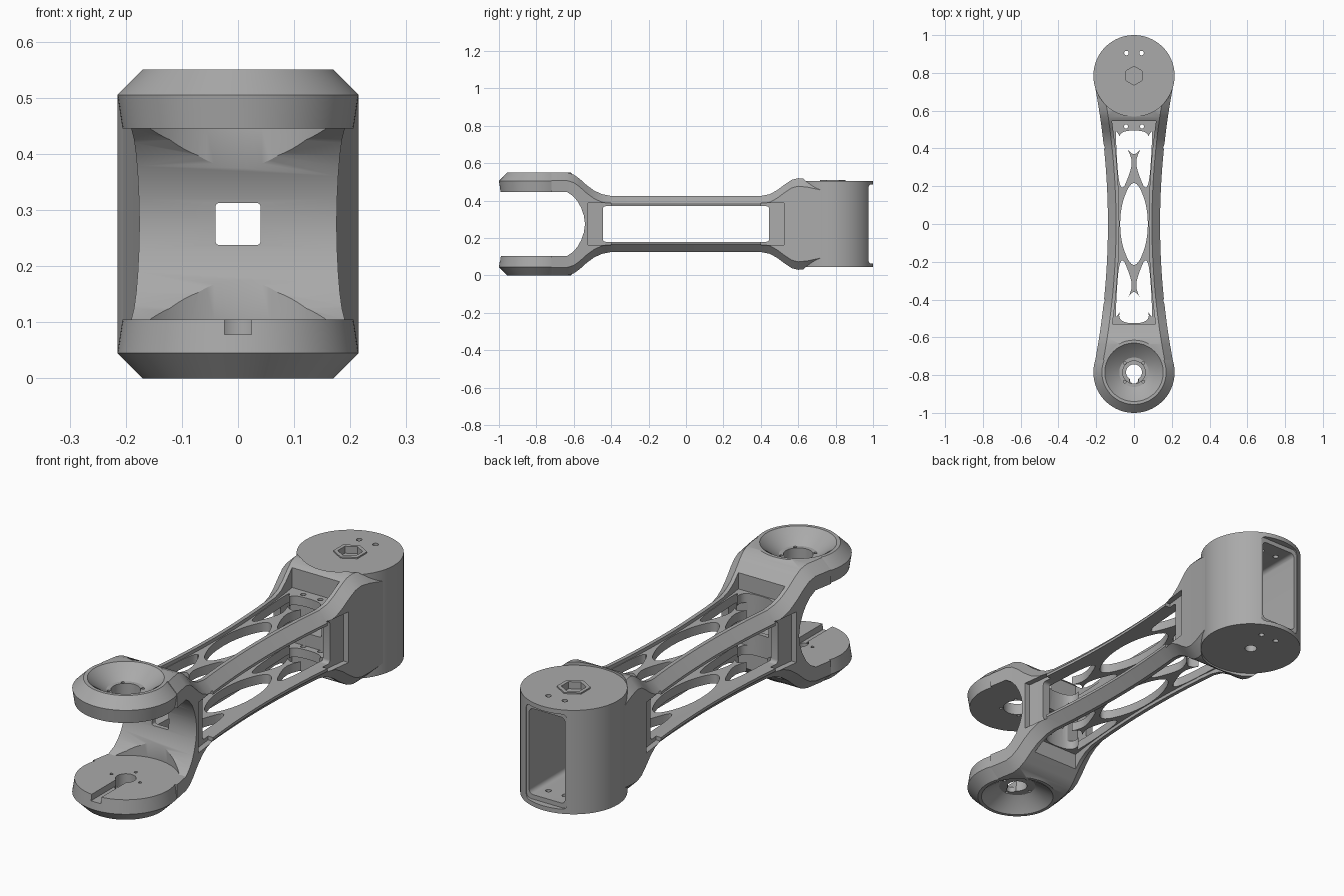
import bpy, bmesh, math
from mathutils import Vector, Matrix

cube = bpy.data.objects.get("Cube")
if cube:
    bpy.data.objects.remove(cube)

grey = bpy.data.materials.new("plain_grey")
grey.use_nodes = True
COLOUR = (0.4, 0.4, 0.4, 1)
grey.diffuse_color = COLOUR
grey.node_tree.nodes["Principled BSDF"].inputs["Base Color"].default_value = COLOUR

MID = 0.275      # height of the symmetry plane, everything is built around z = 0
PIVOT = 0.785    # distance of both joints from the centre
R = 0.215        # joint radius


def make(name, rings):
    """Closed solid skinned through rings of equal length."""
    bm = bmesh.new()
    vs = [[bm.verts.new(p) for p in ring] for ring in rings]
    n = len(vs[0])
    for a, b in zip(vs, vs[1:]):
        for i in range(n):
            bm.faces.new((a[i], a[(i + 1) % n], b[(i + 1) % n], b[i]))
    bm.faces.new(vs[0])
    bm.faces.new(vs[-1])
    bmesh.ops.recalc_face_normals(bm, faces=bm.faces)
    mesh = bpy.data.meshes.new(name)
    bm.to_mesh(mesh)
    bm.free()
    mesh.materials.append(grey)
    obj = bpy.data.objects.new(name, mesh)
    bpy.context.collection.objects.link(obj)
    return obj


def prism(name, pts, lo, hi, axis="z"):
    """Outline in (x, y) pushed along z, or in (y, z) pushed along x."""
    put = (lambda p, t: (p[0], p[1], t)) if axis == "z" else (lambda p, t: (t, p[0], p[1]))
    return make(name, [[put(p, t) for p in pts] for t in (lo, hi)])


def lathe(name, cy, profile, sides=96, cx=0):
    """Stack of circles given as (radius, z)."""
    turn = [i * math.tau / sides + math.pi / 2 for i in range(sides)]
    return make(name, [[(cx + r * math.cos(a), cy + r * math.sin(a), z) for a in turn]
                       for r, z in profile])


def box(name, x, y0, y1, z):
    return prism(name, [(-x, y0), (x, y0), (x, y1), (-x, y1)], -z, z)


def soften(pts, rounds=3):
    """Round an outline by cutting its corners."""
    for _ in range(rounds):
        out = []
        for a, b in zip(pts, pts[1:] + pts[:1]):
            a, b = Vector(a), Vector(b)
            out += [a.lerp(b, 0.25), a.lerp(b, 0.75)]
        pts = out
    return [tuple(p) for p in pts]


def rounded(x0, x1, y0, y1, r):
    pts = []
    corners = [(x1 - r, y1 - r), (x0 + r, y1 - r), (x0 + r, y0 + r), (x1 - r, y0 + r)]
    for k, (x, y) in enumerate(corners):
        for i in range(6):
            a = (k + i / 5) * math.pi / 2
            pts.append((x + r * math.cos(a), y + r * math.sin(a)))
    return pts


def combine(body, tool, how="DIFFERENCE"):
    mod = body.modifiers.new("join", "BOOLEAN")
    mod.operation, mod.solver, mod.object = how, "EXACT", tool
    deps = bpy.context.evaluated_depsgraph_get()
    mesh = bpy.data.meshes.new_from_object(body.evaluated_get(deps))
    body.modifiers.clear()
    body.data = mesh
    bpy.data.objects.remove(tool)


def width(y):
    return 0.138 + 0.067 * (y / 0.72) ** 2


def strip(inset, y0, y1, steps=24):
    """Plan outline that follows the waisted sides."""
    ys = [y0 + (y1 - y0) * i / steps for i in range(steps + 1)]
    return [(width(y) - inset, y) for y in ys] + [(inset - width(y), y) for y in reversed(ys)]


# Arm: chamfered section swept along the length
HEIGHTS = [(-0.72, 0.275), (-0.635, 0.275), (-0.6, 0.264), (-0.57, 0.243), (-0.53, 0.207),
           (-0.49, 0.178), (-0.45, 0.16), (-0.4, 0.15), (0.4, 0.15), (0.45, 0.16),
           (0.49, 0.183), (0.53, 0.213), (0.565, 0.236), (0.6, 0.245), (0.65, 0.24), (0.72, 0.225)]


def height(y):
    for (a, h), (b, k) in zip(HEIGHTS, HEIGHTS[1:]):
        if y <= b:
            t = (y - a) / (b - a)
            return h + (k - h) * t
    return HEIGHTS[-1][1]


stations = sorted({p[0] for p in HEIGHTS} | {i / 20 for i in range(-7, 8)})
sections = []
for y in stations:
    w, h, c = width(y), height(y), 0.043
    quarter = [(w - c, h), (w, h - c)]
    half = quarter + [(x, -z) for x, z in reversed(quarter)]
    ring = half + [(-x, -z) for x, z in half]
    sections.append([(x, y, z) for x, z in ring])
body = make("linkage_arm", sections)

# Joint ends
combine(body, lathe("fork_end", -PIVOT, [(0.17, -0.275), (R, -0.23), (0.205, -0.165), (0.205, 0.165),
                                         (R, 0.23), (0.17, 0.275)]), "UNION")
combine(body, lathe("barrel_end", PIVOT, [(R, -0.23), (R, 0.23)]), "UNION")
for s in (1, -1):
    combine(body, lathe("barrel_trim", PIVOT, [(R, s * 0.23), (R, s * 0.4)]))

# Fork gap with its curved root
root = [(-0.635, 0.17), (-0.605, 0.15), (-0.58, 0.122), (-0.56, 0.085), (-0.546, 0.045), (-0.54, 0)]
gap = [(-1.2, 0.17)] + root + [(y, -z) for y, z in reversed(root[:-1])] + [(-1.2, -0.17)]
combine(body, prism("fork_gap", gap, -0.4, 0.4, "x"))
combine(body, lathe("fork_clearance", -PIVOT, [(R + 0.002, -0.17), (R + 0.002, 0.17)]))

# Dished fork discs with their bores
for s, bore in ((1, 0.06), (-1, 0.042)):
    combine(body, lathe("dish", -PIVOT, [(0.158, s * 0.28), (0.154, s * 0.274), (0.078, s * 0.222)]))
    combine(body, lathe("bore", -PIVOT, [(bore, s * 0.3), (bore, s * 0.1)], 48))
    for k in range(4):
        a = k * math.pi / 2 + (0 if s < 0 else math.pi / 4)
        combine(body, lathe("pin_hole", -PIVOT + 0.07 * math.sin(a),
                            [(0.007, s * 0.3), (0.007, s * 0.1)], 12, 0.07 * math.cos(a)))
combine(body, prism("cable_groove", [(-0.024, -1.1), (0.024, -1.1), (0.024, -PIVOT), (-0.024, -PIVOT)],
                    -0.197, -0.1))
combine(body, prism("key_slot", rounded(-0.022, 0.022, -0.845, -0.76, 0.02), -0.3, -0.1))

# Hollow between the plates, side windows and shallow side pockets
combine(body, prism("hollow", strip(0.06, -0.515, 0.525), -0.095, 0.095))
combine(body, prism("side_window", rounded(-0.445, 0.445, -0.095, 0.095, 0.015), -0.4, 0.4, "x"))
for s in (1, -1):
    for y0, y1 in ((-0.525, -0.4), (0.4, 0.525)):
        ys = [y0 + (y1 - y0) * i / 8 for i in range(9)]
        pts = [(s * (width(y) - 0.025), y) for y in ys] + [(s * 0.4, y1), (s * 0.4, y0)]
        combine(body, prism("side_pocket", pts, -0.112, 0.112))

# Sunken lattice fields in both plates
for s in (1, -1):
    combine(body, prism("lattice_field", strip(0.06, -0.53, 0.545), s * 0.135, s * 0.4))
lens = [(0, 0.255), (0.073, 0.1), (0.073, -0.1), (0, -0.255)]
lens += [(-x, y) for x, y in lens[2:0:-1]]
holes = [lens, [(-0.105, 0.495), (0.105, 0.495), (0.02, 0.37), (-0.02, 0.37)],
         [(-0.11, -0.525), (0.11, -0.525), (0.02, -0.36), (-0.02, -0.36)]]
for sx in (1, -1):
    for sy in (1, -1):
        holes.append([(sx * x, sy * y) for x, y in
                      ((0.077, 0.14), (0.1, 0.5), (0.084, 0.48), (0.012, 0.36), (0.012, 0.29))])
for pts in holes:
    combine(body, prism("lattice_hole", soften(pts), -0.4, 0.4))
for x in (-0.042, 0.042):
    combine(body, lathe("screw_hole", 0.516, [(0.011, -0.4), (0.011, 0.4)], 16, x))

# Barrel pocket with rear opening, screw holes and axle hole
zx = [(x, z) for x, z in rounded(-0.088, 0.088, -0.19, 0.19, 0.02)]
combine(body, make("barrel_pocket", [[(x, y, z) for x, z in zx] for y in (0.61, 1.1)]))
zx = rounded(-0.1, 0.1, -0.21, 0.21, 0.02)
combine(body, make("opening_lip", [[(x, y, z) for x, z in zx] for y in (0.972, 1.1)]))
for x in (-0.04, 0.04):
    combine(body, lathe("screw_hole", 0.905, [(0.012, -0.4), (0.012, 0.4)], 20, x))
combine(body, lathe("axle_hole", PIVOT, [(0.026, -0.4), (0.026, 0)], 32))
combine(body, lathe("hex_boss", PIVOT, [(0.068, 0.21), (0.068, 0.236)], 6), "UNION")
combine(body, lathe("hex_socket", PIVOT, [(0.05, 0.205), (0.05, 0.3)], 6))

# Square cable passage through both end walls
zx = rounded(-0.04, 0.04, -0.0375, 0.0375, 0.007)
combine(body, make("cable_passage", [[(x, y, z) for x, z in zx] for y in (-0.7, 0.7)]))

# Stand on the floor, shade smooth with sharp edges
body.data.transform(Matrix.Translation((0, 0, MID)))
bpy.ops.object.select_all(action="DESELECT")
body.select_set(True)
bpy.context.view_layer.objects.active = body
bpy.ops.object.shade_smooth_by_angle(angle=math.radians(30))
